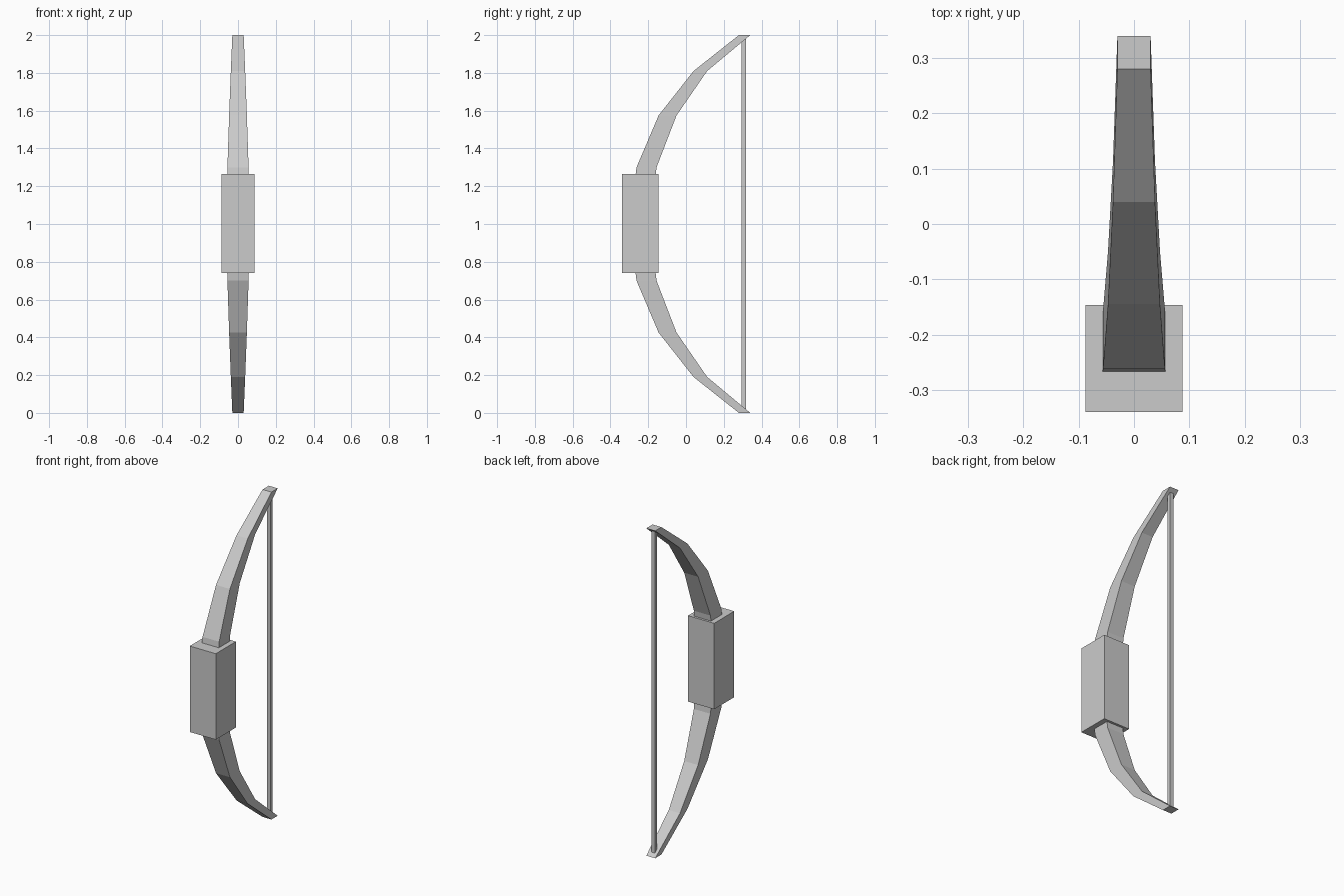
import bpy
import bmesh

if "Cube" in bpy.data.objects:
    bpy.data.objects.remove(bpy.data.objects["Cube"])

# Single grey used on every part
grey = bpy.data.materials.new("grey")
grey.diffuse_color = (0.6, 0.6, 0.6, 1.0)
grey.use_nodes = True
grey.node_tree.nodes["Principled BSDF"].inputs["Base Color"].default_value = grey.diffuse_color


def finish(bm, name):
    bmesh.ops.recalc_face_normals(bm, faces=bm.faces)
    mesh = bpy.data.meshes.new(name)
    bm.to_mesh(mesh)
    bm.free()
    mesh.materials.append(grey)
    obj = bpy.data.objects.new(name, mesh)
    bpy.context.collection.objects.link(obj)
    return obj


def box(name, low, high):
    bm = bmesh.new()
    bmesh.ops.create_cube(bm, size=1)
    for v in bm.verts:
        for i in range(3):
            v.co[i] = low[i] if v.co[i] < 0 else high[i]
    return finish(bm, name)


# Limb sections from the middle to the tip: front y, back y, half width, z
sections = [
    (-0.300, -0.190, 0.063, 1.00),
    (-0.262, -0.156, 0.056, 1.30),
    (-0.145, -0.050, 0.047, 1.575),
    (0.040, 0.112, 0.038, 1.81),
    (0.280, 0.340, 0.030, 2.00),
]


def limb(name, flip):
    bm = bmesh.new()
    rings = []
    for front, back, w, z in sections:
        z = 2 - z if flip else z
        corners = [(-w, front), (w, front), (w, back), (-w, back)]
        rings.append([bm.verts.new((x, y, z)) for x, y in corners])
    for a, b in zip(rings, rings[1:]):
        for i in range(4):
            j = (i + 1) % 4
            bm.faces.new((a[i], a[j], b[j], b[i]))
    bm.faces.new(rings[0])
    bm.faces.new(rings[-1])
    return finish(bm, name)


# Curved upper and lower limbs
limb("upper_limb", False)
limb("lower_limb", True)

# Chunky hand grip
box("grip", (-0.088, -0.34, 0.74), (0.088, -0.146, 1.265))

# Straight bowstring, ends sunk into the limb tips
box("string", (-0.012, 0.295, 0.018), (0.012, 0.318, 1.982))
